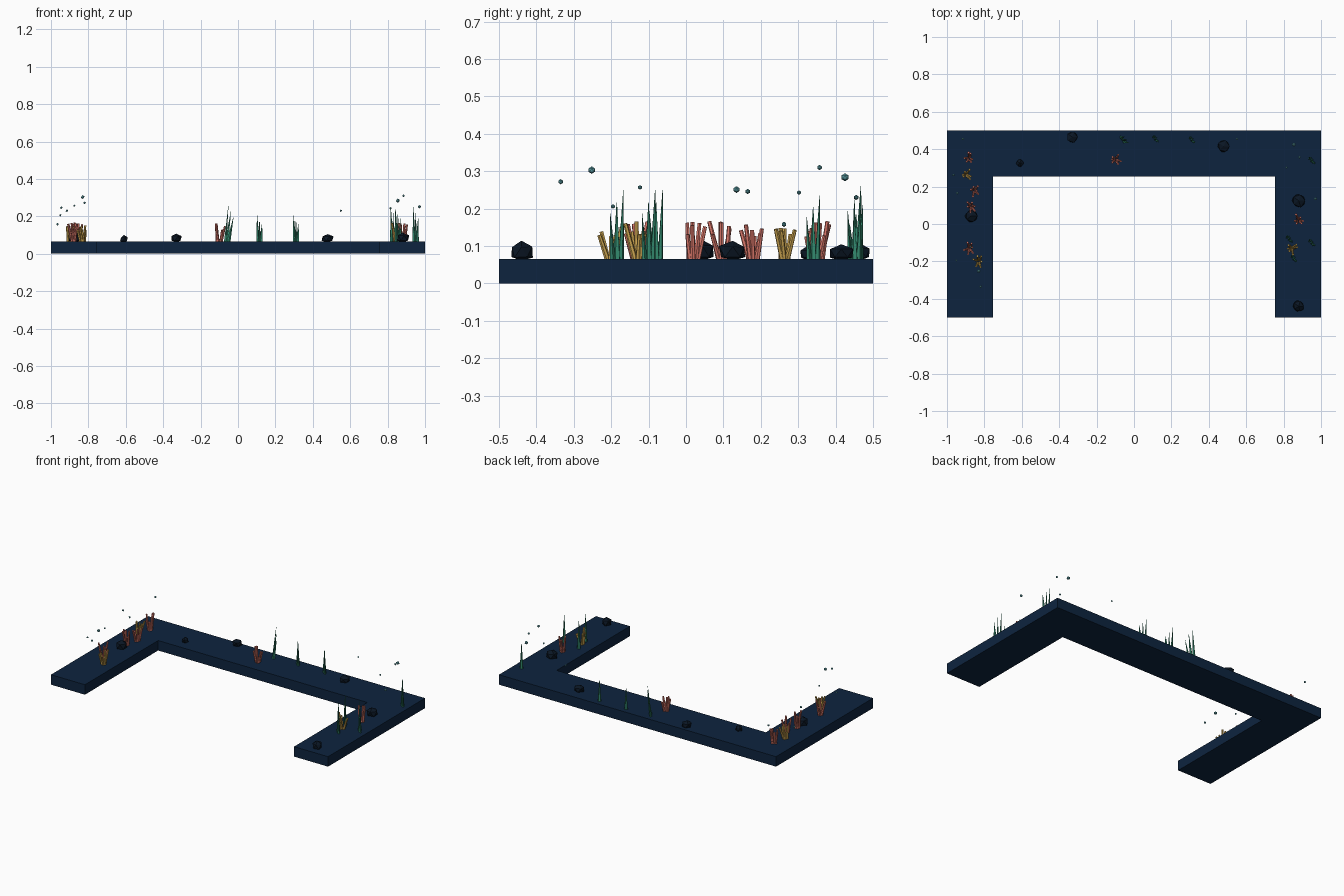
import bpy, bmesh, math, random
from mathutils import Vector, Matrix

if "Cube" in bpy.data.objects:
    bpy.data.objects.remove(bpy.data.objects["Cube"])

random.seed(4)
TOP = 0.065


def mat(name, rgb):
    m = bpy.data.materials.new(name)
    m.diffuse_color = (*[(c / 255 / 12.92 if c < 11 else ((c / 255 + .055) / 1.055) ** 2.4) for c in rgb], 1)
    m.use_nodes = True
    m.node_tree.nodes["Principled BSDF"].inputs["Base Color"].default_value = m.diffuse_color
    return m


NAVY = mat("deep navy", (13, 36, 63))
ROCK = mat("dark rock", (10, 22, 36))
PINK = mat("coral pink", (222, 122, 108))
YELLOW = mat("coral yellow", (208, 168, 82))
GREEN = mat("seaweed green", (50, 135, 108))
BUBBLE = mat("bubble teal", (95, 165, 172))


def finish(bm, name, material):
    bmesh.ops.recalc_face_normals(bm, faces=bm.faces)
    me = bpy.data.meshes.new(name)
    bm.to_mesh(me)
    bm.free()
    me.materials.append(material)
    ob = bpy.data.objects.new(name, me)
    bpy.context.collection.objects.link(ob)
    return ob


def stalk(bm, base, tip, r1, r2, sides, flat=1.0, turn=0.0):
    """Tapered stick between two points, optionally flattened."""
    a, b = Vector(base), Vector(tip)
    d = b - a
    m = (Matrix.Translation((a + b) / 2) @ d.to_track_quat('Z', 'Y').to_matrix().to_4x4()
         @ Matrix.Rotation(turn, 4, 'Z') @ Matrix.Diagonal((1, flat, 1, 1)))
    bmesh.ops.create_cone(bm, cap_ends=True, segments=sides, radius1=r1, radius2=r2,
                          depth=d.length, matrix=m)


# U-shaped seabed slab
bm = bmesh.new()
outline = [(-1, -.5), (-.755, -.5), (-.755, .255), (.755, .255),
           (.755, -.5), (1, -.5), (1, .5), (-1, .5)]
face = bm.faces.new([bm.verts.new((x, y, 0)) for x, y in outline])
up = bmesh.ops.extrude_face_region(bm, geom=[face])
bmesh.ops.translate(bm, vec=(0, 0, TOP), verts=[v for v in up['geom'] if isinstance(v, bmesh.types.BMVert)])
finish(bm, "seabed_slab", NAVY)

# Rocks: squashed, roughened icospheres (x, y, radius, top height)
for x, y, r, h in [(-.33, .465, .033, .11), (-.61, .325, .022, .1), (.48, .415, .036, .107),
                   (-.87, .043, .037, .122), (.88, .125, .04, .117), (.88, -.44, .034, .117)]:
    bm = bmesh.new()
    bmesh.ops.create_icosphere(bm, subdivisions=1, radius=1)
    zr = (h - TOP) * .62
    for v in bm.verts:
        v.co *= random.uniform(.86, 1.08)
        v.co = Vector((x + v.co.x * r, y + v.co.y * r, max(TOP - .004, TOP + zr * .6 + v.co.z * zr)))
    finish(bm, "rock", ROCK)

# Corals: fans of leaning hexagonal sticks
for x, y, m in [(-.88, .35, PINK), (-.9, .265, YELLOW), (-.855, .18, PINK), (-.87, .095, PINK),
                (-.88, -.13, PINK), (-.83, -.2, YELLOW), (-.1, .345, PINK),
                (.88, .02, PINK), (.845, -.13, YELLOW)]:
    bm = bmesh.new()
    for i in range(6):
        a = i * math.tau / 6 + random.uniform(-.4, .4)
        c, s = math.cos(a), math.sin(a)
        b = random.uniform(.006, .014)
        t = random.uniform(.014, .034)
        stalk(bm, (x + c * b, y + s * b, TOP - .003),
              (x + c * t, y + s * t, random.uniform(.125, .168)), .0075, .0055, 6)
    finish(bm, "coral", m)

# Seaweed: tall tapering flattened blades
for x, y, h in [(-.06, .45, .26), (.115, .455, .21), (.31, .45, .21), (.95, .34, .235),
                (.83, -.08, .25), (.95, -.1, .25), (.855, -.185, .25)]:
    bm = bmesh.new()
    lean = .022 if x < 0 else 0
    for i, k in enumerate((1, .82, .66)):
        o = (i - 1) * .011
        stalk(bm, (x + o * .8, y - o, TOP - .003),
              (x + o * 1.2 + lean, y - o * 1.6, TOP + (h - TOP) * k), .011, .0008, 5, .6, i)
    finish(bm, "seaweed", GREEN)

# Floating bubbles (x, y, z, radius)
for x, y, z, r in [(-.83, -.252, .303, .010), (-.82, -.335, .272, .007), (-.95, -.195, .206, .006),
                   (-.875, -.123, .257, .006), (-.965, .262, .158, .007), (-.945, .165, .246, .007),
                   (-.915, .455, .23, .007), (.55, .455, .23, .006), (.815, .302, .243, .006),
                   (.885, .357, .31, .007), (.855, .425, .284, .011), (.97, .135, .251, .009)]:
    bm = bmesh.new()
    bmesh.ops.create_icosphere(bm, subdivisions=1, radius=r)
    bmesh.ops.translate(bm, vec=(x, y, z), verts=bm.verts)
    finish(bm, "bubble", BUBBLE)
